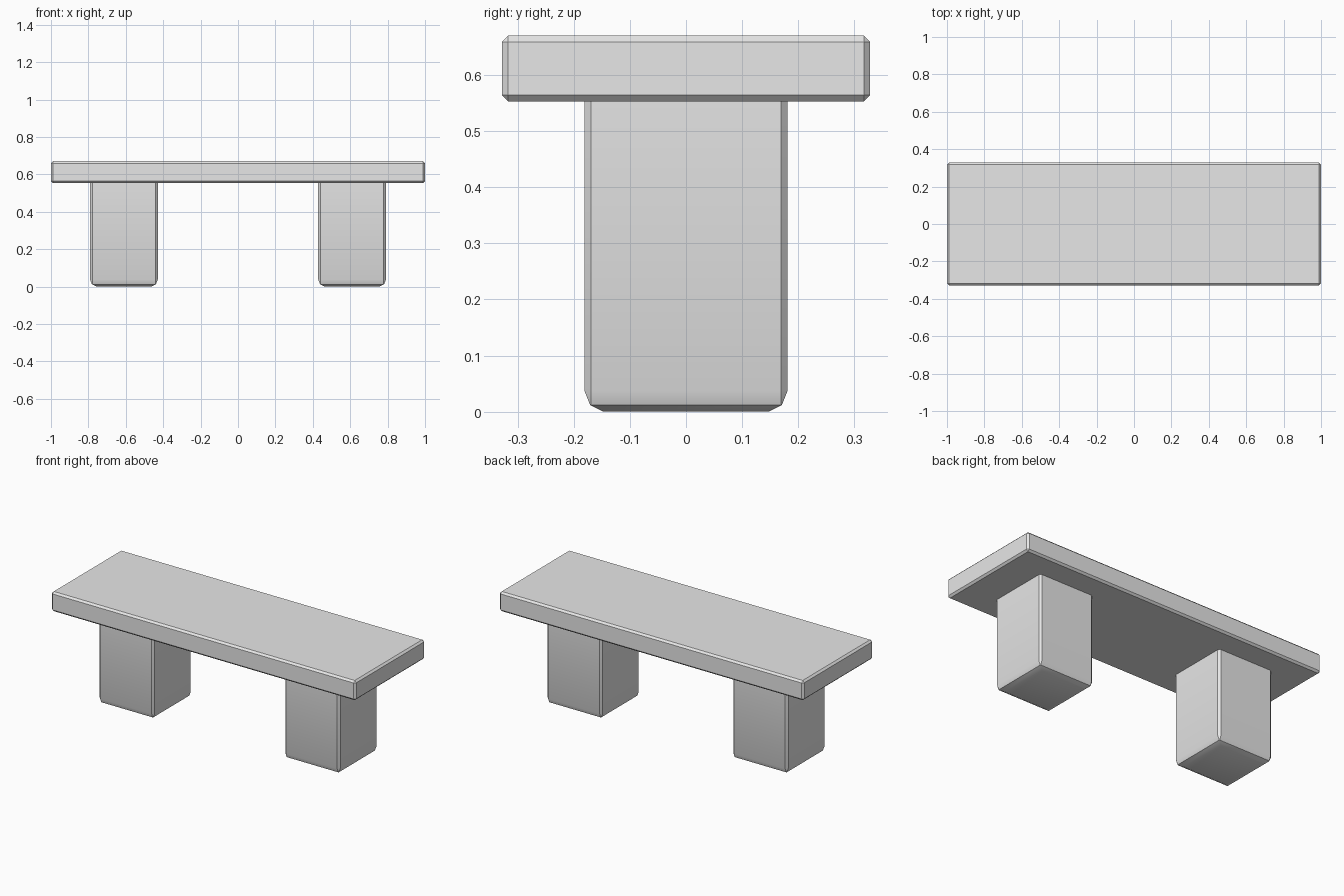
import bpy
import bmesh

cube = bpy.data.objects.get("Cube")
if cube:
    bpy.data.objects.remove(cube, do_unlink=True)

# One stone colour for the whole bench
stone = bpy.data.materials.new("grey_stone")
stone.use_nodes = True
GREY = (0.8, 0.8, 0.8, 1)
stone.diffuse_color = GREY
stone.node_tree.nodes["Principled BSDF"].inputs["Base Color"].default_value = GREY


def finish(bm, name, location):
    """Turn a bmesh into a shaded, coloured object."""
    bmesh.ops.recalc_face_normals(bm, faces=bm.faces)
    mesh = bpy.data.meshes.new(name)
    bm.to_mesh(mesh)
    bm.free()
    mesh.materials.append(stone)
    obj = bpy.data.objects.new(name, mesh)
    obj.location = location
    bpy.context.collection.objects.link(obj)
    bpy.ops.object.select_all(action="DESELECT")
    obj.select_set(True)
    bpy.context.view_layer.objects.active = obj
    bpy.ops.object.shade_smooth_by_angle()
    return obj


def chamfered_ring(bm, half, cut, z):
    """Square outline with cut corners at height z."""
    a, b = half, half - cut
    outline = [(a, -b), (a, b), (b, a), (-b, a), (-a, b), (-a, -b), (-b, -a), (b, -a)]
    return [bm.verts.new((x, y, z)) for x, y in outline]


# Seat slab with narrow chamfers on every edge
bm = bmesh.new()
bmesh.ops.create_cube(bm, size=1)
bmesh.ops.scale(bm, vec=(2, 0.656, 0.117), verts=bm.verts)
bmesh.ops.bevel(bm, geom=bm.edges[:], offset=0.011, offset_type="OFFSET",
                segments=1, affect="EDGES")
finish(bm, "seat_slab", (0, 0, 0.6115))

# Square legs: chamfered corners, foot tapering in two steps
LEG_RINGS = [(0.147, 0.002, 0), (0.171, 0.002, 0.012),
             (0.181, 0.012, 0.037), (0.181, 0.012, 0.555)]
for name, x in (("left_leg", 0.61), ("right_leg", -0.61)):
    bm = bmesh.new()
    rings = [chamfered_ring(bm, *ring) for ring in LEG_RINGS]
    for low, high in zip(rings, rings[1:]):
        for i in range(len(low)):
            j = (i + 1) % len(low)
            bm.faces.new((low[i], low[j], high[j], high[i]))
    bm.faces.new(rings[0][::-1])
    bm.faces.new(rings[-1])
    finish(bm, name, (x, 0, 0))
